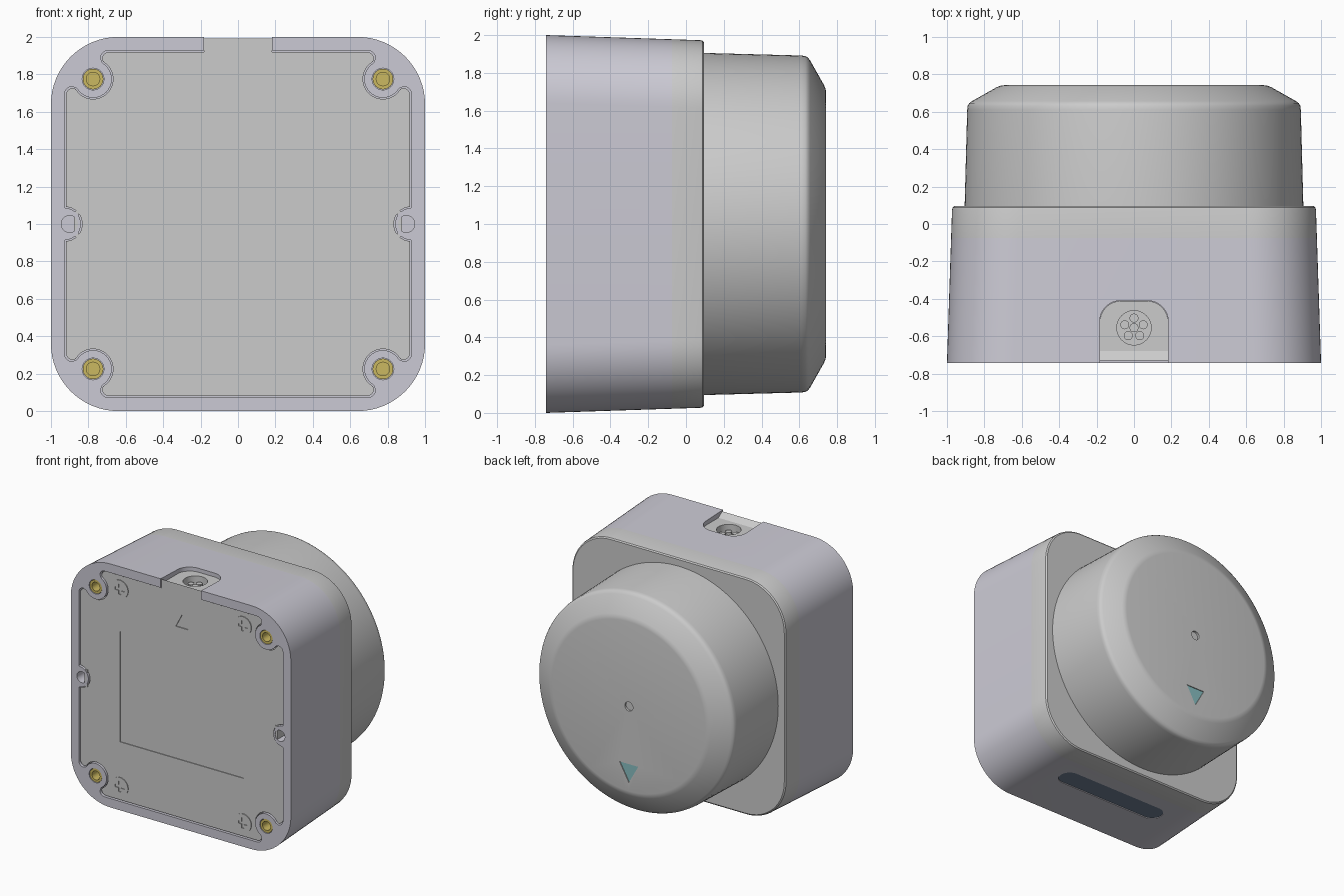
import bpy, bmesh, math
from math import cos, sin, pi, radians

if "Cube" in bpy.data.objects:
    bpy.data.objects.remove(bpy.data.objects["Cube"])

CZ = 1.0  # height of the main axis


def material(name, rgb):
    m = bpy.data.materials.new(name)
    m.diffuse_color = (*rgb, 1)
    m.use_nodes = True
    m.node_tree.nodes["Principled BSDF"].inputs["Base Color"].default_value = m.diffuse_color
    return m


LILAC = material("lilac_grey", (0.60, 0.59, 0.66))
BRASS = material("brass", (0.60, 0.48, 0.12))
TEAL = material("teal", (0.25, 0.52, 0.54))
NAVY = material("dark_blue", (0.16, 0.22, 0.30))


def loft(name, rings, mat=None):
    """Closed solid through rings of 3D points."""
    bm = bmesh.new()
    vs = [[bm.verts.new(p) for p in r] for r in rings]
    n = len(rings[0])
    for a, b in zip(vs, vs[1:]):
        for i in range(n):
            j = (i + 1) % n
            bm.faces.new((a[i], a[j], b[j], b[i]))
    bm.faces.new(vs[0])
    bm.faces.new(vs[-1])
    bmesh.ops.recalc_face_normals(bm, faces=bm.faces)
    me = bpy.data.meshes.new(name)
    bm.to_mesh(me)
    bm.free()
    ob = bpy.data.objects.new(name, me)
    bpy.context.collection.objects.link(ob)
    if mat:
        me.materials.append(mat)
    return ob


def prism(name, pts, lo, hi, axis="y", mat=None):
    """Extrude a 2D outline along an axis."""
    place = {"x": lambda a, b, h: (h, a, b),
             "y": lambda a, b, h: (a, h, b),
             "z": lambda a, b, h: (a, b, h)}[axis]
    return loft(name, [[place(a, b, h) for a, b in pts] for h in (lo, hi)], mat)


def cut(ob, *cutters):
    for c in cutters:
        c.hide_render = True
        m = ob.modifiers.new("cut", "BOOLEAN")
        m.operation, m.solver, m.object = "DIFFERENCE", "EXACT", c
        bpy.context.view_layer.objects.active = ob
        bpy.ops.object.modifier_apply(modifier=m.name)
        bpy.data.objects.remove(c)


def arc(cx, cy, r, a0, a1, n):
    return [(cx + r * cos(radians(a0 + (a1 - a0) * i / n)),
             cy + r * sin(radians(a0 + (a1 - a0) * i / n))) for i in range(n + 1)]


def circle(cx, cy, r, n=32):
    return arc(cx, cy, r, 0, 360, n)[:-1]


def rect(x0, x1, y0, y1):
    return [(x0, y0), (x1, y0), (x1, y1), (x0, y1)]


def square_ring(h, y, r=0.36):
    k = h - r
    pts = []
    for i, (sx, sz) in enumerate([(1, 1), (-1, 1), (-1, -1), (1, -1)]):
        pts += arc(sx * k, sz * k, r, 90 * i, 90 * i + 90, 16)
    return [(x, y, CZ + z) for x, z in pts]


def round_ring(r, y):
    return [(x, y, z) for x, z in circle(0, CZ, r, 128)]


def plate_outline(g):
    """Back plate outline shrunk by g: bites for corner bosses and side clips."""
    e, c = 0.927 - g, 0.775
    q = arc(0.925, 0, 0.085 + g, 180, 94, 8)
    q = [p for p in q if p[0] < e] + [(e, 0.088 + g)]
    q += arc(e - 0.04, 0.695 - g, 0.04, 0, 90, 5)
    q += arc(c, c, 0.1 + g, -30, -240, 20)
    q += arc(0.695 - g, e - 0.04, 0.04, 0, 90, 5)
    m = [(-x, z) for x, z in reversed(q)]
    top = q + m
    low = [(x, -z) for x, z in reversed(top)]
    pts = top + low
    out = []
    for p in pts:  # drop duplicate points on the mirror lines
        if not out or math.dist(p, out[-1]) > 1e-4:
            out.append(p)
    if math.dist(out[0], out[-1]) < 1e-4:
        out.pop()
    return [(x, CZ + z) for x, z in out]


def arch(w, y0, y1, r):
    return [(-w, y0), (w, y0)] + arc(w - r, y1 - r, r, 0, 90, 8) + arc(r - w, y1 - r, r, 90, 180, 8)


CORNERS = [(sx, sz) for sx in (-1, 1) for sz in (-1, 1)]

# Tapered housing and its grey collar
base = loft("housing_base", [square_ring(1.0, -0.742), square_ring(0.978, -0.075)], LILAC)
collar = loft("housing_collar", [square_ring(0.978, -0.075), square_ring(0.973, 0.075),
                                 square_ring(0.97, 0.088, 0.357), square_ring(0.96, 0.096, 0.347)])

# Pockets: back plate, connector bay, threaded inserts, side clips, underside window
cut(base, prism("cutter", plate_outline(0), -0.8, -0.66))
cut(base, prism("cutter", arch(0.183, -0.8, -0.41, 0.11), 1.8, 2.1, "z"))
for sx, sz in CORNERS:
    cut(base, prism("cutter", circle(0.775 * sx, CZ + 0.775 * sz, 0.058), -0.8, -0.5))
for s in (-1, 1):
    cut(base, prism("cutter", circle(0.9 * s, CZ, 0.045), -0.8, -0.5))
window = arc(0.42, -0.28, 0.085, -90, 90, 12) + arc(-0.42, -0.28, 0.085, 90, 270, 12)
cut(base, prism("cutter", window, -0.1, 0.03, "z"))
prism("underside_window", window, 0.02, 0.05, "z", NAVY)

# Back plate with shallow label recess and arrow mark
plate = prism("back_plate", plate_outline(0.007), -0.73, -0.655)
cut(plate, prism("cutter", rect(-0.56, 0.56, 0.555, 1.46), -0.8, -0.724),
    prism("cutter", [(-0.055, 1.64), (0.055, 1.64), (0, 1.745)], -0.8, -0.722))

# Corner screws with cross slots, and brass inserts
for sx, sz in CORNERS:
    x, z = 0.56 * sx, CZ + 0.81 * sz
    screw = prism("plate_screw", circle(x, z, 0.075), -0.736, -0.70)
    cut(screw, prism("cutter", rect(x - 0.042, x + 0.042, z - 0.011, z + 0.011), -0.8, -0.715),
        prism("cutter", rect(x - 0.011, x + 0.011, z - 0.042, z + 0.042), -0.8, -0.715))
    x, z = 0.775 * sx, CZ + 0.775 * sz
    insert = prism("threaded_insert", circle(x, z, 0.055), -0.738, -0.5, mat=BRASS)
    cut(insert, prism("cutter", circle(x, z, 0.036), -0.8, -0.52))

# Side clips
for s in (-1, 1):
    xs = sorted((0.852 * s, 0.876 * s))
    prism("side_clip", rect(*xs, CZ - 0.07, CZ + 0.07), -0.738, -0.6)

# Connector bay: panel, sloped lip, socket and pins
panel = prism("connector_panel", arch(0.182, -0.69, -0.412, 0.11), 1.8, 1.958, "z")
cut(panel, prism("cutter", circle(0, -0.555, 0.092), 1.85, 2.1, "z"))
prism("connector_lip", [(-0.73, 1.992), (-0.68, 1.958), (-0.68, 1.85), (-0.73, 1.85)],
      -0.182, 0.182, "x")
for i in range(6):
    a = 2 * pi * i / 5 + pi / 2
    r = 0 if i == 5 else 0.052
    prism("connector_pin", circle(r * cos(a), -0.555 + r * sin(a), 0.024, 16), 1.84, 1.92, "z")

# Round sensor dome with dimple and arrow
dome = loft("sensor_dome", [round_ring(r, y) for r, y in
            [(0.906, 0.08), (0.892, 0.61), (0.889, 0.632), (0.881, 0.646), (0.866, 0.657),
             (0.735, 0.731), (0.715, 0.739), (0.695, 0.742)]])
arrow = [(-0.085, 0.527), (0.085, 0.527), (0, 0.375)]
cut(dome, prism("cutter", circle(0, CZ, 0.037), 0.725, 0.8),
    prism("cutter", arrow, 0.73, 0.8))
prism("dome_arrow", arrow, 0.70, 0.735, mat=TEAL)

# Smooth the curved sides, keep edges crisp
bpy.ops.object.select_all(action="DESELECT")
for ob in bpy.context.scene.objects:
    ob.select_set(True)
bpy.context.view_layer.objects.active = dome
bpy.ops.object.shade_smooth_by_angle(angle=radians(30))
